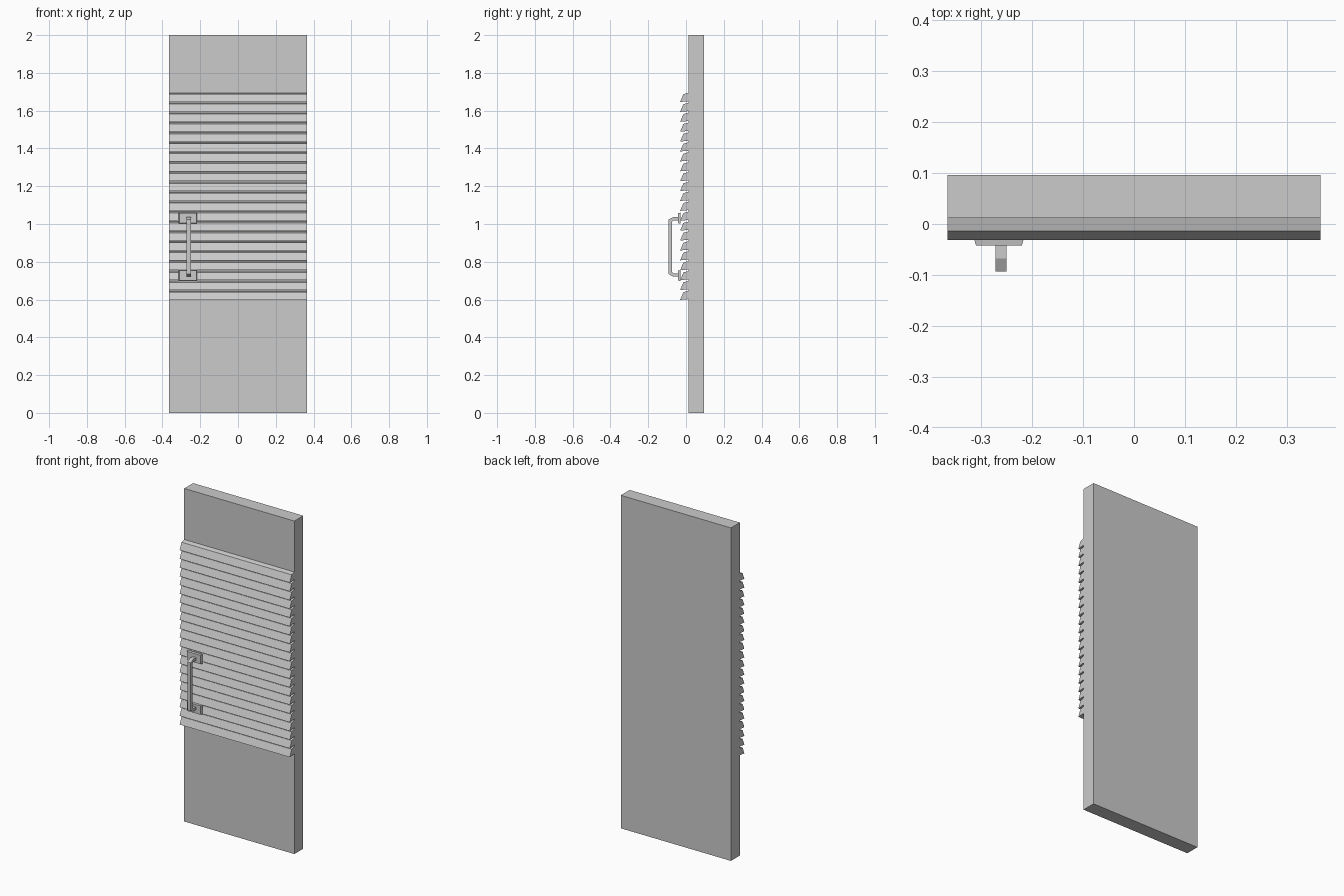
import bpy
import bmesh

cube = bpy.data.objects.get("Cube")
if cube:
    bpy.data.objects.remove(cube, do_unlink=True)

grey = bpy.data.materials.new("plain grey")
grey.use_nodes = True
colour = (0.6, 0.6, 0.6, 1)
grey.diffuse_color = colour
grey.node_tree.nodes["Principled BSDF"].inputs["Base Color"].default_value = colour


def finish(name, bm):
    bmesh.ops.recalc_face_normals(bm, faces=bm.faces)
    mesh = bpy.data.meshes.new(name)
    bm.to_mesh(mesh)
    bm.free()
    mesh.materials.append(grey)
    obj = bpy.data.objects.new(name, mesh)
    bpy.context.collection.objects.link(obj)
    return obj


def extrude_profile(name, points, x0, x1):
    """Extrude a closed (y, z) outline from x0 to x1."""
    bm = bmesh.new()
    face = bm.faces.new([bm.verts.new((x0, y, z)) for y, z in points])
    moved = bmesh.ops.extrude_face_region(bm, geom=[face])["geom"]
    verts = [v for v in moved if isinstance(v, bmesh.types.BMVert)]
    bmesh.ops.translate(bm, verts=verts, vec=(x1 - x0, 0, 0))
    return finish(name, bm)


HALF = 0.366

# Door panel
extrude_profile("door_panel", [(0.012, 0), (0.096, 0), (0.096, 2), (0.012, 2)], -HALF, HALF)

# Louvre slats with sloping fronts
SLATS, PITCH = 21, 0.0524
for i in range(SLATS):
    z = 0.598 + i * PITCH
    extrude_profile(f"slat_{i + 1}",
                    [(0.013, z + 0.004), (-0.031, z), (-0.014, z + 0.041), (0.013, z + 0.048)],
                    -HALF, HALF)

# Handle mounting plates with tapered edges
for name, z in (("lower_handle_plate", 0.727), ("upper_handle_plate", 1.031)):
    bm = bmesh.new()
    bmesh.ops.create_cube(bm, size=1)
    for v in bm.verts:
        front = v.co.y < 0
        inset = 0.92 if front else 1
        v.co = (-0.265 + v.co.x * 0.098 * inset,
                -0.042 if front else -0.028,
                z + v.co.z * 0.058 * inset)
    finish(name, bm)

# Pull handle with chamfered corners
MID = 0.879
outer = [(-0.04, 0.157), (-0.068, 0.157), (-0.093, 0.144)]
inner = [(-0.073, 0.135), (-0.066, 0.14), (-0.04, 0.14)]
half = outer + inner
bm = bmesh.new()
rings = []
path = list(zip(outer, reversed(inner)))
path += [tuple((y, -z) for y, z in pair) for pair in reversed(path)]
for (yo, zo), (yi, zi) in path:
    rings.append([bm.verts.new(c) for c in (
        (-0.272, yo, MID + zo), (-0.25, yo, MID + zo),
        (-0.25, yi, MID + zi), (-0.272, yi, MID + zi))])
for a, b in zip(rings, rings[1:]):
    for k in range(4):
        j = (k + 1) % 4
        bm.faces.new((a[k], a[j], b[j], b[k]))
bm.faces.new(rings[0])
bm.faces.new(rings[-1])
finish("pull_handle", bm)
